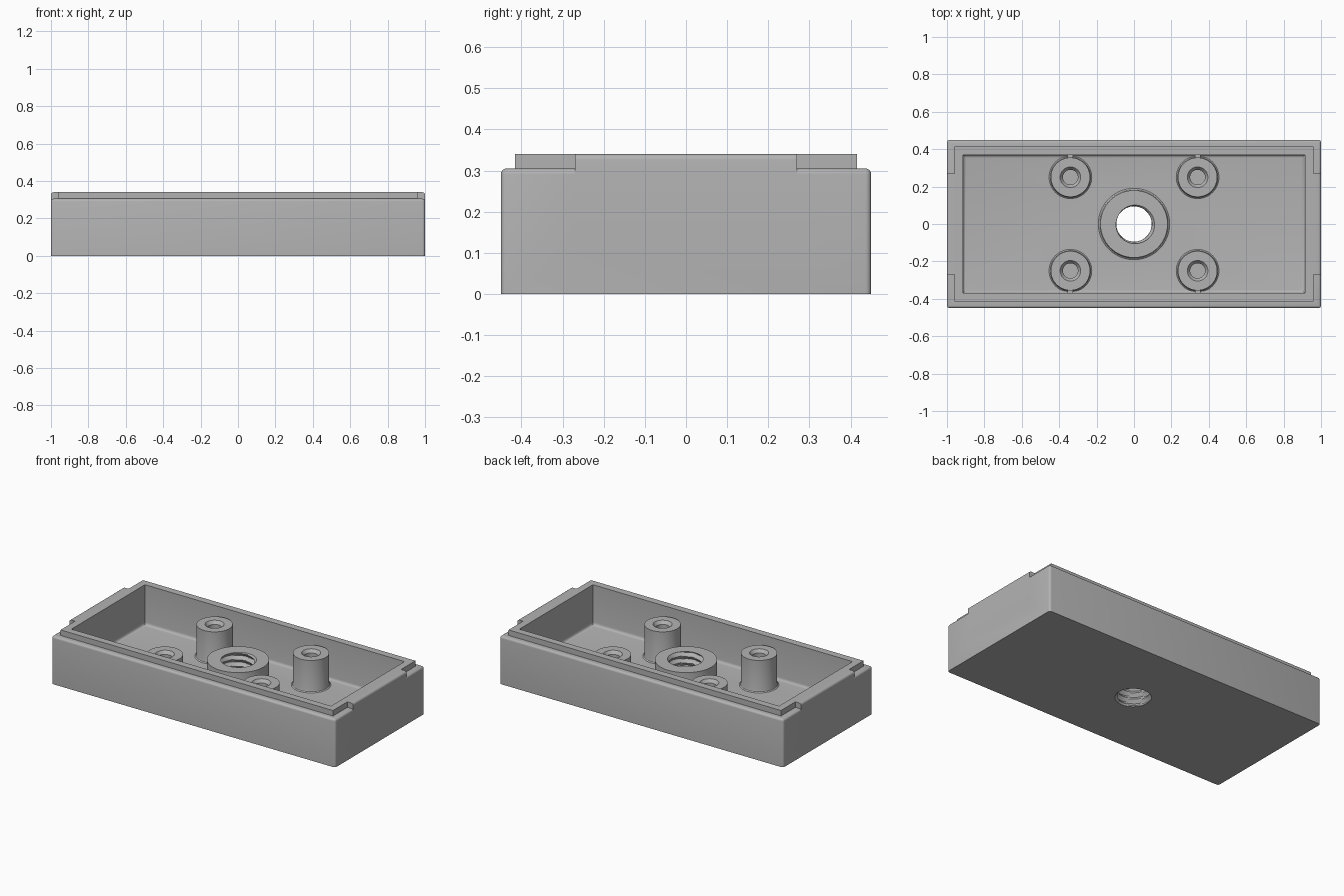
import bpy, bmesh, math

cube = bpy.data.objects.get("Cube")
if cube:
    bpy.data.objects.remove(cube, do_unlink=True)

grey = bpy.data.materials.new("grey plastic")
grey.use_nodes = True
COLOUR = (0.45, 0.45, 0.45, 1)
grey.diffuse_color = COLOUR
grey.node_tree.nodes["Principled BSDF"].inputs["Base Color"].default_value = COLOUR

FLOOR = 0.085
RIM = 0.34


def finish(name, bm):
    bmesh.ops.recalc_face_normals(bm, faces=bm.faces)
    mesh = bpy.data.meshes.new(name)
    bm.to_mesh(mesh)
    bm.free()
    mesh.materials.append(grey)
    obj = bpy.data.objects.new(name, mesh)
    bpy.context.collection.objects.link(obj)
    return obj


def box(name, hx, hy, z0, z1, radius=0, rule=None):
    """Box centred in x and y; edges whose midpoint meets the rule are rounded."""
    bm = bmesh.new()
    bmesh.ops.create_cube(bm, size=1)
    for v in bm.verts:
        v.co = (v.co.x * 2 * hx, v.co.y * 2 * hy, z0 if v.co.z < 0 else z1)
    if rule:
        edges = [e for e in bm.edges if rule((e.verts[0].co + e.verts[1].co) / 2)]
        bmesh.ops.bevel(bm, geom=edges, offset=radius, segments=4, profile=0.5,
                        affect='EDGES')
    return finish(name, bm)


def lathe(name, profile, x=0, y=0, steps=64):
    """Closed turned solid; the profile starts and ends on the axis."""
    bm = bmesh.new()
    verts = [bm.verts.new((x + r, y, z)) for r, z in profile]
    edges = [bm.edges.new(pair) for pair in zip(verts, verts[1:])]
    bmesh.ops.spin(bm, geom=verts + edges, cent=(x, y, 0), axis=(0, 0, 1),
                   angle=2 * math.pi, steps=steps)
    bmesh.ops.remove_doubles(bm, verts=bm.verts, dist=1e-5)
    return finish(name, bm)


def threaded_rod(name, r_in, r_out, pitch, z0, z1, steps=48, rows=56):
    """Rod whose radius follows a helical V thread."""
    bm = bmesh.new()
    rings = []
    for i in range(rows + 1):
        z = z0 + (z1 - z0) * i / rows
        ring = []
        for j in range(steps):
            turn = j / steps
            wave = abs(2 * ((z / pitch - turn) % 1) - 1)
            r = r_in + (r_out - r_in) * wave
            a = 2 * math.pi * turn
            ring.append(bm.verts.new((r * math.cos(a), r * math.sin(a), z)))
        rings.append(ring)
    for low, high in zip(rings, rings[1:]):
        for j in range(steps):
            k = (j + 1) % steps
            bm.faces.new((low[j], low[k], high[k], high[j]))
    bm.faces.new(rings[0][::-1])
    bm.faces.new(rings[-1])
    return finish(name, bm)


def combine(target, tool, operation):
    bpy.context.view_layer.objects.active = target
    mod = target.modifiers.new("combine", 'BOOLEAN')
    mod.operation = operation
    mod.solver = 'EXACT'
    mod.object = tool
    bpy.ops.object.modifier_apply(modifier=mod.name)
    bpy.data.objects.remove(tool, do_unlink=True)


def smooth(obj):
    bpy.ops.object.select_all(action='DESELECT')
    obj.select_set(True)
    bpy.context.view_layer.objects.active = obj
    bpy.ops.object.shade_smooth_by_angle(angle=math.radians(32))


# Tray: rounded block, raised inner lip and full-width end tabs
tray = box("tray", 1, 0.45, 0, 0.305, 0.014, lambda m: m.z > 0.1)
combine(tray, box("lip", 0.96, 0.415, 0.1, RIM), 'UNION')
combine(tray, box("end_tabs", 1, 0.27, 0.1, RIM, 0.014,
                  lambda m: m.z > 0.3 and abs(m.x) > 0.9), 'UNION')

# Hollow interior with a small fillet around the floor
combine(tray, box("cavity", 0.915, 0.37, FLOOR, 0.5, 0.018,
                  lambda m: m.z < 0.1), 'DIFFERENCE')

# Central boss with a threaded through hole
boss = lathe("boss", [(0, 0.04), (0.195, 0.04), (0.195, FLOOR - 0.003),
                      (0.184, 0.09), (0.18, 0.1), (0.18, 0.25), (0, 0.25)])
combine(tray, boss, 'UNION')
combine(tray, threaded_rod("thread", 0.094, 0.112, 0.042, -0.02, 0.27), 'DIFFERENCE')
smooth(tray)

# Four screw posts with blind countersunk holes, each tied to the wall by a rib
POST_TOP = 0.288
POST = [(0, 0.05), (0.118, 0.05), (0.118, FLOOR - 0.003), (0.108, 0.09),
        (0.105, 0.1), (0.105, POST_TOP), (0.055, POST_TOP),
        (0.04, POST_TOP - 0.02), (0.04, 0.1), (0, 0.1)]
for side, sx in (("left", 1), ("right", -1)):
    for end, sy in (("front", -1), ("back", 1)):
        post = lathe(f"{end}_{side}_post", POST, sx * 0.34, sy * 0.25, 48)
        smooth(post)
        rib = box(f"{end}_{side}_rib", 0.015, 0.015, 0.06, POST_TOP - 0.01)
        rib.location = (sx * 0.34, sy * 0.362, 0)
